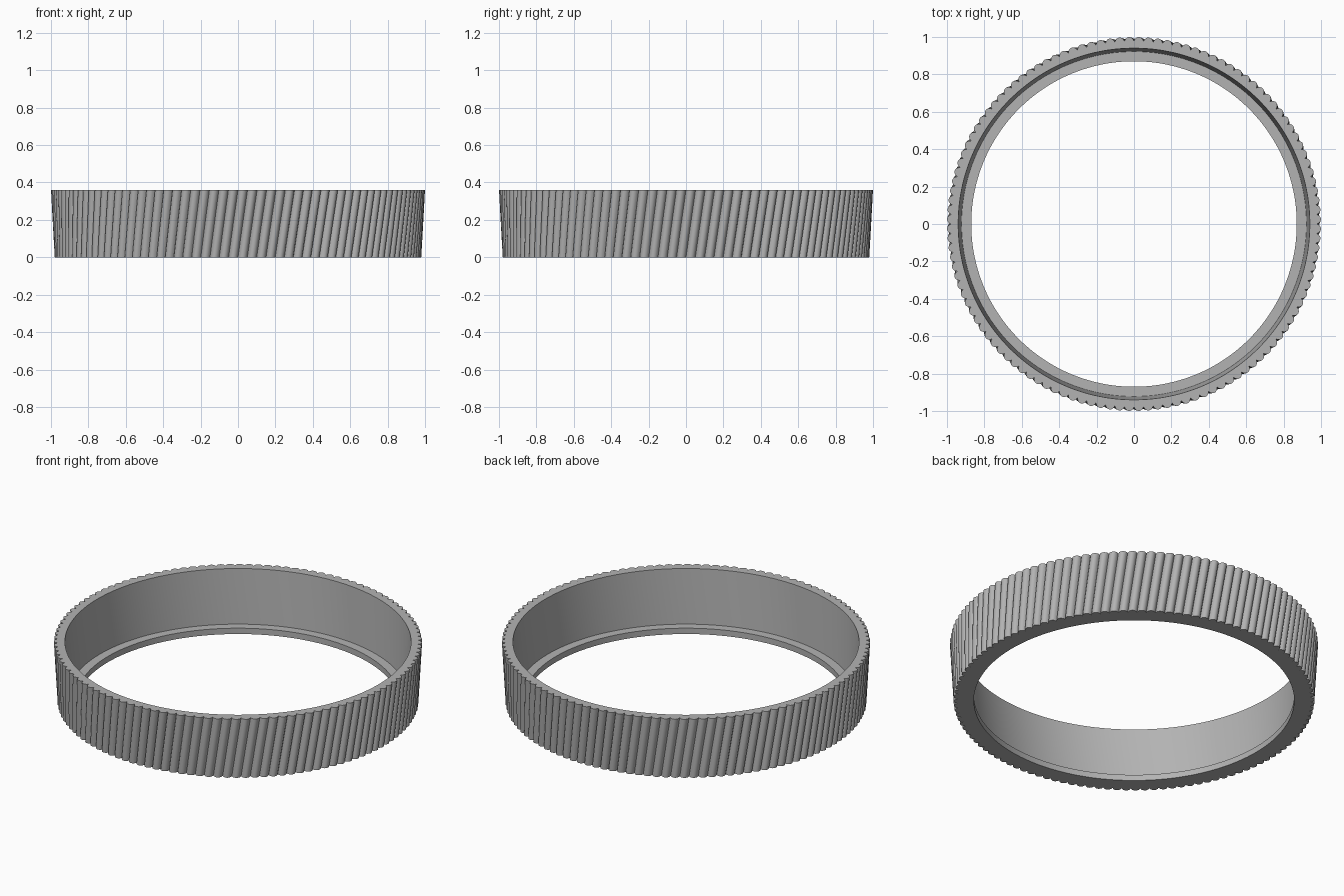
import bpy, bmesh
from math import sin, cos, pi, tau, radians

cube = bpy.data.objects.get("Cube")
if cube:
    bpy.data.objects.remove(cube, do_unlink=True)

RIBS, STEPS = 120, 8          # ribs round the ring, points per rib
COUNT = RIBS * STEPS
HEIGHT, LEDGE = 0.36, 0.035
LEVELS = 6
TWIST = radians(3)
DEPTH = 0.022

grey = bpy.data.materials.new("mid_grey")
grey.use_nodes = True
colour = (0.45, 0.45, 0.45, 1)
grey.diffuse_color = colour
grey.node_tree.nodes["Principled BSDF"].inputs["Base Color"].default_value = colour


def rib_radius(i, outer):
    """Rounded rib with a narrow groove on either side."""
    t = (i % STEPS) / STEPS
    return outer - DEPTH * (1 - sin(pi * t) ** 0.6)


def add_loop(bm, z, radius, twist=0.0):
    verts = []
    for i in range(COUNT):
        a = tau * i / COUNT + twist
        r = radius(i)
        verts.append(bm.verts.new((r * cos(a), r * sin(a), z)))
    return verts


bm = bmesh.new()
loops = []
# Flared outer wall with slanted ribs
for k in range(LEVELS + 1):
    f = k / LEVELS
    outer = 0.98 + 0.02 * f
    loops.append(add_loop(bm, HEIGHT * f, lambda i: rib_radius(i, outer), TWIST * f))
# Tapered bore, ledge and bottom lip
for r, z in ((0.94, HEIGHT), (0.922, LEDGE), (0.87, LEDGE), (0.87, 0)):
    loops.append(add_loop(bm, z, lambda i: r, TWIST * z / HEIGHT))

for a, b in zip(loops, loops[1:] + loops[:1]):
    for i in range(COUNT):
        j = (i + 1) % COUNT
        bm.faces.new((a[i], a[j], b[j], b[i]))
bmesh.ops.recalc_face_normals(bm, faces=bm.faces)

mesh = bpy.data.meshes.new("ribbed_ring")
bm.to_mesh(mesh)
bm.free()
mesh.materials.append(grey)
ring = bpy.data.objects.new("ribbed_ring", mesh)
bpy.context.collection.objects.link(ring)
bpy.context.view_layer.objects.active = ring
ring.select_set(True)
bpy.ops.object.shade_smooth_by_angle(angle=radians(35))
